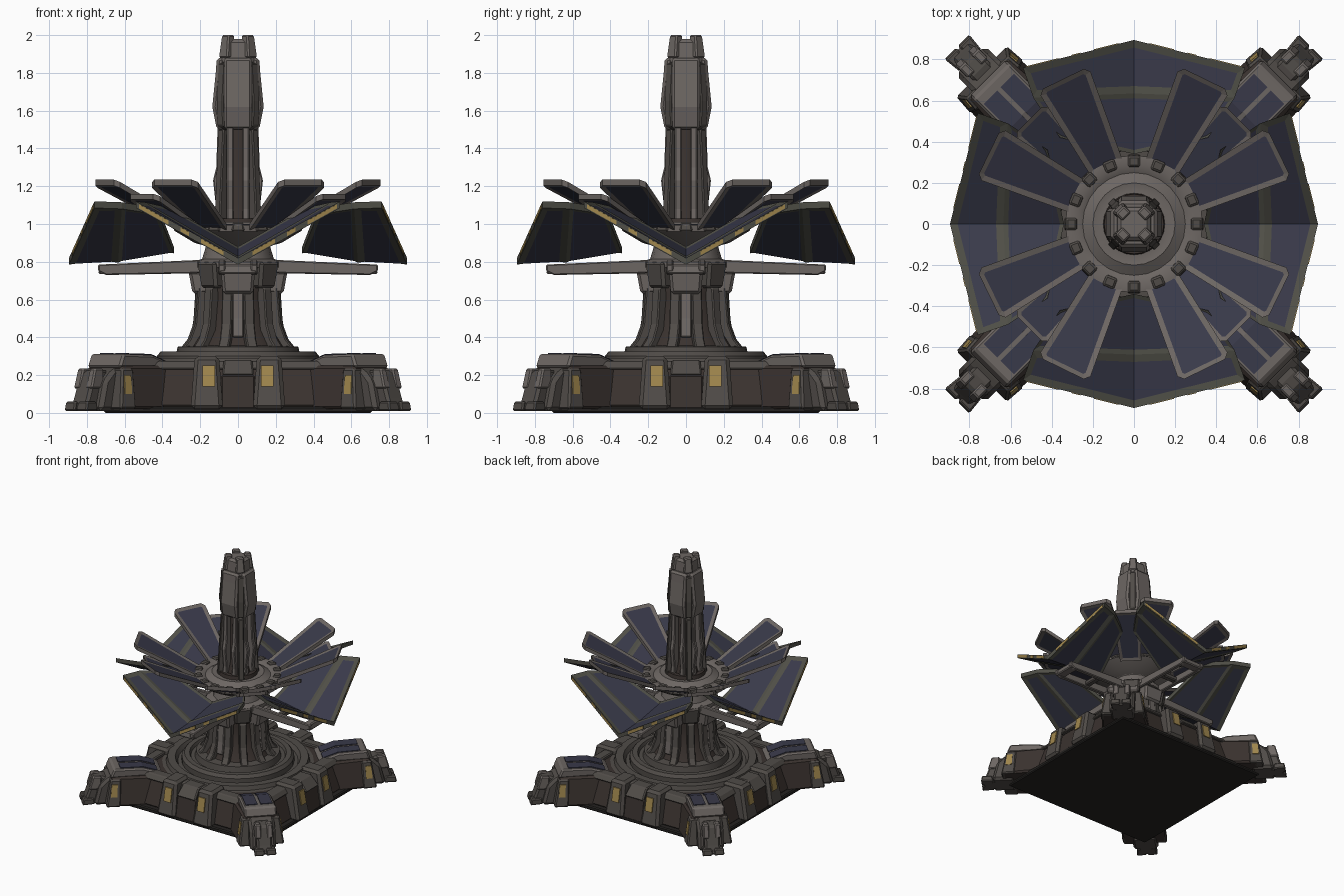
import bpy, bmesh, math
from mathutils import Vector, Matrix

cube = bpy.data.objects.get("Cube")
if cube:
    bpy.data.objects.remove(cube, do_unlink=True)


def material(name, rgb):
    m = bpy.data.materials.new(name)
    m.use_nodes = True
    col = (*rgb, 1)
    m.diffuse_color = col
    b = m.node_tree.nodes["Principled BSDF"]
    b.inputs["Base Color"].default_value = col
    b.inputs["Roughness"].default_value = 0.8
    return m


GREY = material("warm grey metal", (0.152, 0.134, 0.124))
DIM = material("dim grey metal", (0.08, 0.071, 0.064))
TRIM = material("olive trim", (0.077, 0.076, 0.061))
NAVY = material("navy panel", (0.04, 0.041, 0.067))
BROWN = material("dark brown", (0.042, 0.032, 0.028))
DARK = material("near black", (0.018, 0.0165, 0.015))
GOLD = material("gold", (0.35, 0.24, 0.075))

AXES = [math.radians(a) for a in (0, 90, 180, 270)]
DIAGS = [a + math.pi / 4 for a in AXES]


def finish(name, bm, mats, bevel=0, smooth=False):
    bmesh.ops.recalc_face_normals(bm, faces=bm.faces)
    me = bpy.data.meshes.new(name)
    bm.to_mesh(me)
    bm.free()
    for m in mats:
        me.materials.append(m)
    ob = bpy.data.objects.new(name, me)
    bpy.context.collection.objects.link(ob)
    if bevel:
        mod = ob.modifiers.new("bevel", "BEVEL")
        mod.width, mod.segments = bevel, 1
    if smooth:
        bpy.ops.object.select_all(action="DESELECT")
        ob.select_set(True)
        bpy.context.view_layer.objects.active = ob
        bpy.ops.object.shade_smooth_by_angle(angle=math.radians(35))
    return ob


def loft(bm, lower, upper, ang):
    """Closed solid between two matching loops, turned about z."""
    rot = Matrix.Rotation(ang, 3, "Z")
    a = [bm.verts.new(rot @ Vector(p)) for p in lower]
    b = [bm.verts.new(rot @ Vector(p)) for p in upper]
    n = len(a)
    bm.faces.new(a[::-1])
    bm.faces.new(b)
    for i in range(n):
        bm.faces.new((a[i], a[(i + 1) % n], b[(i + 1) % n], b[i]))


def blocks(name, mat, angs, z0, low, z1, top, ts=(0,), bevel=0.008):
    """Tapered boxes; low and top are (inner radius, outer radius, inner half width, outer half width)."""
    bm = bmesh.new()
    for ang in angs:
        for t in ts:
            rect = lambda s, z: [(s[0], t - s[2], z), (s[1], t - s[-1], z),
                                 (s[1], t + s[-1], z), (s[0], t + s[2], z)]
            loft(bm, rect(low, z0), rect(top, z1), ang)
    return finish(name, bm, [mat], bevel)


def fins(name, mat, angs, profile, half, ts=(0,), bevel=0.006):
    """Radius-height profile extruded sideways at each angle."""
    bm = bmesh.new()
    for ang in angs:
        for t in ts:
            loft(bm, [(r, t - half, z) for r, z in profile],
                 [(r, t + half, z) for r, z in profile], ang)
    return finish(name, bm, [mat], bevel)


def lathe(name, mat, profile, sides=32):
    bm = bmesh.new()
    vs = [bm.verts.new((r, 0, z)) for r, z in profile]
    es = [bm.edges.new(p) for p in zip(vs, vs[1:])]
    bmesh.ops.spin(bm, geom=vs + es, cent=(0, 0, 0), axis=(0, 0, 1),
                   angle=math.tau, steps=sides, use_duplicate=False)
    bmesh.ops.remove_doubles(bm, verts=bm.verts, dist=1e-4)
    return finish(name, bm, [mat], smooth=True)


def framed(name, angs, polys, thick, border, rim):
    """Slab of joined polygons with a raised rim and sunken navy faces on both sides."""
    bm = bmesh.new()
    edges = {(p, q) for poly in polys for p, q in zip(poly, poly[1:] + poly[:1])}
    points = {p for e in edges for p in e}
    for ang in angs:
        rot = Matrix.Rotation(ang, 3, "Z")
        top = {p: bm.verts.new(rot @ Vector(p)) for p in points}
        low = {p: bm.verts.new(rot @ (Vector(p) - Vector((0, 0, thick)))) for p in points}
        upper = [bm.faces.new([top[p] for p in poly]) for poly in polys]
        under = [bm.faces.new([low[p] for p in poly[::-1]]) for poly in polys]
        for p, q in edges:
            if (q, p) not in edges:
                bm.faces.new((top[q], top[p], low[p], low[q]))
        for faces in (upper, under):
            bm.normal_update()
            bmesh.ops.inset_region(bm, faces=faces, thickness=border, depth=-0.006,
                                   use_even_offset=True, use_boundary=True)
            for f in faces:
                f.material_index = 1
    return finish(name, bm, [rim, NAVY])


# Base hull, deck and rings
square = AXES[:1]
blocks("base_plate", DARK, square, 0, (-0.71, 0.71, 0.71), 0.035, (-0.71, 0.71, 0.71))
blocks("base_hull", BROWN, square, 0.035, (-0.67, 0.67, 0.67), 0.25, (-0.6, 0.6, 0.6))
blocks("deck_rim", DIM, AXES, 0.23, (0.52, 0.63, 0.58), 0.275, (0.52, 0.6, 0.56))
lathe("deck", DIM, [(0.58, 0.253), (0.55, 0.256), (0.54, 0.29), (0.48, 0.29), (0.46, 0.256), (0.4, 0.256)])
lathe("turntable", DIM, [(0.43, 0.24), (0.43, 0.3), (0.41, 0.325), (0.37, 0.325), (0.36, 0.3),
                         (0.33, 0.3), (0.32, 0.35), (0.2, 0.36)])

# Wall posts, wall centre boxes and lamps
blocks("wall_posts", DIM, AXES, 0.02, (0.5, 0.74, 0.085), 0.3, (0.5, 0.68, 0.065), (-0.165, 0.165), 0.02)
blocks("wall_centres", BROWN, AXES, 0.02, (0.5, 0.71, 0.09), 0.2, (0.5, 0.68, 0.09))
blocks("wall_centre_caps", DIM, AXES, 0.2, (0.5, 0.7, 0.085), 0.28, (0.5, 0.63, 0.075))
fins("post_lamps", GOLD, AXES, [(0.717, 0.14), (0.725, 0.14), (0.704, 0.25), (0.696, 0.25)],
     0.032, (-0.155, 0.155), 0)

# Corner modules and feet
blocks("corner_modules", BROWN, DIAGS, 0.02, (0.5, 1.04, 0.21, 0.17), 0.25, (0.5, 1.0, 0.17, 0.13), bevel=0.015)
fins("corner_caps", GREY, DIAGS, [(0.6, 0.24), (1.01, 0.24), (0.98, 0.312), (0.76, 0.306), (0.62, 0.262)],
     0.125, bevel=0.02)
fins("corner_top_panels", NAVY, DIAGS, [(0.64, 0.266), (0.76, 0.304), (0.93, 0.309), (0.93, 0.316),
                                        (0.755, 0.312), (0.64, 0.274)], 0.046, (-0.058, 0.058), 0)
blocks("corner_ribs", DIM, DIAGS, 0.02, (0.94, 1.05, 0.183, 0.175), 0.235, (0.93, 1.01, 0.15, 0.144), bevel=0.01)
blocks("corner_lamps", GOLD, DIAGS, 0.1, (0.965, 1.015, 0.173, 0.169), 0.2,
       (0.96, 1.005, 0.16, 0.156), bevel=0)
fins("foot_roots", DIM, DIAGS, [(0.95, 0.01), (1.13, 0.01), (1.09, 0.17), (1.03, 0.23), (0.95, 0.25)],
     0.1, bevel=0.02)
fins("feet", DIM, DIAGS, [(0.95, 0.01), (1.21, 0.01), (1.18, 0.08), (1.13, 0.22), (1.06, 0.23),
                          (0.95, 0.2)], 0.06, bevel=0.015)
blocks("toes", DIM, DIAGS, 0.01, (1.12, 1.22, 0.03, 0.04), 0.06, (1.13, 1.21, 0.03, 0.038), (-0.045, 0.045))
blocks("foot_knuckles", GREY, DIAGS, 0.13, (1.07, 1.165, 0.025), 0.235, (1.07, 1.135, 0.022), (-0.045, 0.045))

# Column with alternating buttresses, plates and collar
lathe("column_core", BROWN, [(0.27, 0.33), (0.2, 0.44), (0.18, 0.62), (0.2, 0.75), (0.18, 0.8)], 24)
ribs = [math.tau * (i + 0.5) / 12 for i in range(12)]
buttress = [(0.14, 0.32), (0.32, 0.33), (0.27, 0.39), (0.24, 0.47), (0.225, 0.66), (0.14, 0.7)]
fins("column_buttresses", DIM, ribs, buttress, 0.028)
fins("column_plates", GREY, AXES, [(0.14, 0.4), (0.25, 0.4), (0.235, 0.5), (0.225, 0.66), (0.14, 0.66)], 0.03)
blocks("collar_blocks", GREY, AXES, 0.63, (0.14, 0.24, 0.08), 0.75, (0.14, 0.262, 0.09), bevel=0.015)
blocks("collar_corners", DIM, DIAGS, 0.66, (0.14, 0.225, 0.06), 0.8, (0.14, 0.25, 0.07), bevel=0.015)
lathe("collar_flange", GREY, [(0.15, 0.75), (0.24, 0.77), (0.24, 0.8), (0.19, 0.815), (0.17, 0.88),
                              (0.21, 0.93)], 16)

# Support arms made of twin rails
fins("arm_rails", GREY, AXES, [(0.18, 0.74), (0.7, 0.73), (0.74, 0.75), (0.74, 0.785), (0.2, 0.81)],
     0.018, (-0.085, 0.085))
blocks("arm_ends", GREY, AXES, 0.735, (0.66, 0.74, 0.1), 0.785, (0.67, 0.73, 0.09))
blocks("arm_links", DIM, AXES, 0.745, (0.4, 0.45, 0.09), 0.785, (0.4, 0.45, 0.09))

# Four folded lower panels, each with an outer and an inner band
outer = [(0.895, 0, 0.82), (0.76, 0.54, 1.12)]
middle = [(0.635, 0, 0.83), (0.615, 0.49, 1.115)]
inner = [(0.34, 0, 0.88), (0.42, 0.36, 1.085)]


def folded(o, i):
    half = [i[0], o[0], o[1], i[1]]
    return [half, [(r, -t, z) for r, t, z in half[::-1]]]


framed("lower_panels_outer", AXES, folded(outer, middle), 0.035, 0.036, TRIM)
framed("lower_panels_inner", AXES, folded(middle, inner), 0.035, 0.022, TRIM)

# Gold dashes on the outer edge of the lower panels
bm = bmesh.new()
a, b = Vector(outer[0]), Vector(outer[1])
for ang in AXES:
    for s, e in ((0.14, 0.36), (0.48, 0.56), (0.68, 0.97)):
        ends = [a.lerp(b, s), a.lerp(b, e)]
        for flip in (1, -1):
            quad = [Vector((p.x, p.y * flip, p.z - d)) for p, d in
                    zip((ends[0], ends[1], ends[1], ends[0]), (0.006, 0.006, 0.028, 0.028))]
            loft(bm, quad, [q + Vector((0.003, 0.001 * flip, 0)) for q in quad], ang)
finish("panel_edge_dashes", bm, [GOLD])


# Upper petals
def petal(r0, r1, w0, w1, z0, z1, cut=0.025):
    shape = [(r0, -w0), (r1 - cut, -w1), (r1, cut - w1), (r1, w1 - cut), (r1 - cut, w1), (r0, w0)]
    return [[(r, t, z0 + (z1 - z0) * (r - r0) / (r1 - r0)) for r, t in shape]]


spread = math.radians(26)
pairs = [a + s for a in AXES for s in (spread, -spread)]
framed("upper_petals", pairs, petal(0.29, 0.785, 0.085, 0.135, 0.985, 1.235), 0.032, 0.028, GREY)
framed("corner_petals", DIAGS, petal(0.3, 0.72, 0.085, 0.11, 0.96, 1.16), 0.03, 0.025, GREY)

# Hub dish with rim lugs
lathe("hub_dish", GREY, [(0.12, 0.87), (0.23, 0.9), (0.33, 0.96), (0.335, 0.995), (0.29, 1.0),
                         (0.25, 0.98), (0.2, 1.01), (0.15, 1.0), (0.08, 1.03)], 24)
lugs = [math.tau * i / 16 for i in range(16)]
blocks("hub_lugs", DIM, lugs, 0.96, (0.27, 0.34, 0.035), 1.01, (0.28, 0.33, 0.028))
lathe("hub_inner_ring", BROWN, [(0.15, 1.0), (0.145, 1.03), (0.11, 1.03), (0.1, 1.0)], 24)

# Spire
lathe("spire_core", BROWN, [(0.11, 1.0), (0.075, 1.1), (0.075, 1.9), (0, 1.93)], 12)
fins("spire_legs", GREY, AXES, [(0.05, 1.0), (0.125, 1.0), (0.115, 1.08), (0.132, 1.23), (0.115, 1.3),
                                (0.108, 1.52), (0.05, 1.52)], 0.018, (-0.042, 0.042))
fins("spire_ribs", DIM, DIAGS, [(0.05, 1.0), (0.16, 1.0), (0.145, 1.25), (0.13, 1.5), (0.05, 1.5)], 0.022)
fins("spire_plates", GREY, AXES, [(0.07, 1.5), (0.112, 1.5), (0.136, 1.62), (0.118, 1.8), (0.112, 1.88),
                                  (0.07, 1.88)], 0.075, bevel=0.015)
fins("spire_corner_plates", DIM, DIAGS, [(0.05, 1.48), (0.135, 1.52), (0.14, 1.65), (0.125, 1.85),
                                         (0.05, 1.86)], 0.025)
blocks("spire_head", GREY, square, 1.84, (-0.088, 0.088, 0.088), 1.98, (-0.08, 0.08, 0.08), bevel=0.018)
blocks("spire_prongs", GREY, DIAGS, 1.88, (0.05, 0.115, 0.035), 2.0, (0.05, 0.098, 0.028))
